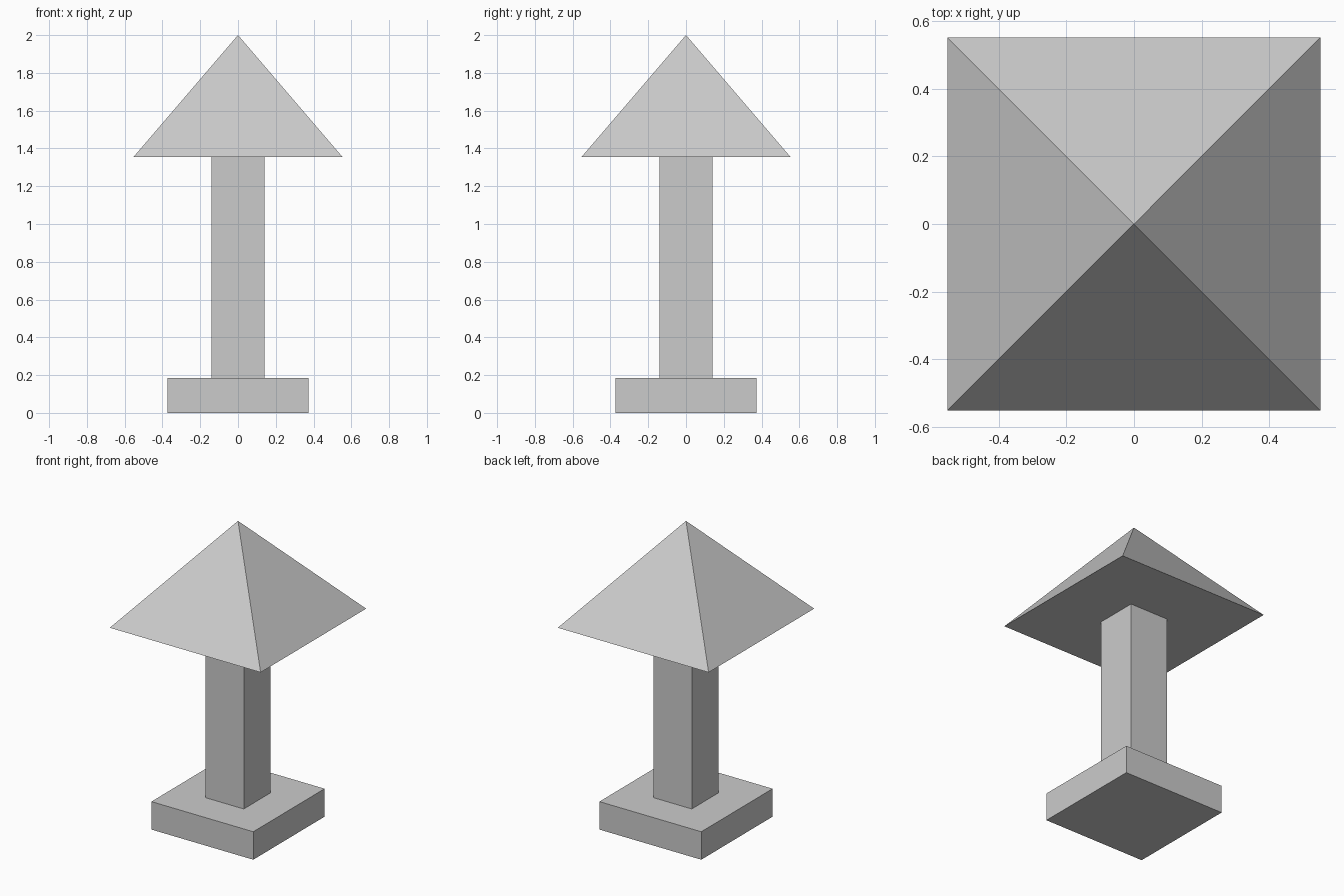
import bpy
import math

if "Cube" in bpy.data.objects:
    bpy.data.objects.remove(bpy.data.objects["Cube"])


def square_part(name, z0, z1, half_bottom, half_top):
    """Square-section block, tapered from half_bottom to half_top."""
    diag = math.sqrt(2)
    bpy.ops.mesh.primitive_cone_add(
        vertices=4, radius1=half_bottom * diag, radius2=half_top * diag,
        depth=z1 - z0, location=(0, 0, (z0 + z1) / 2),
        rotation=(0, 0, math.pi / 4))
    obj = bpy.context.object
    obj.name = name
    bpy.ops.object.transform_apply(location=False, rotation=True, scale=True)
    return obj


BASE_TOP, ROOF_BOTTOM, PEAK = 0.185, 1.356, 2.0

# Low square plinth
square_part("base", 0, BASE_TOP, 0.373, 0.373)
# Square column
square_part("post", BASE_TOP, ROOF_BOTTOM, 0.141, 0.141)
# Pyramid cap
square_part("pyramid_roof", ROOF_BOTTOM, PEAK, 0.552, 0)
